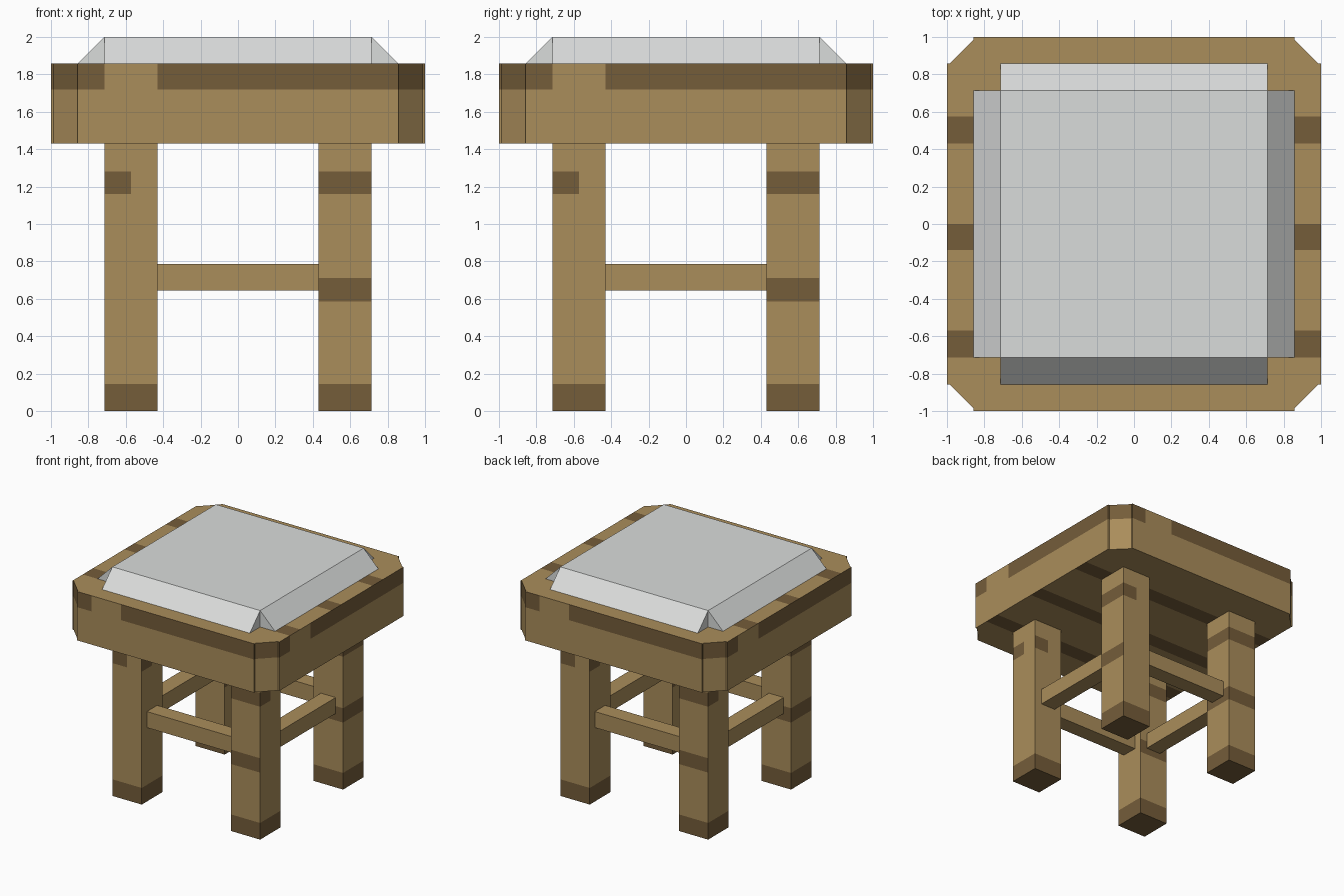
import bpy, bmesh, math
from mathutils import Vector, Matrix

if "Cube" in bpy.data.objects:
    bpy.data.objects.remove(bpy.data.objects["Cube"])


def material(name, rgb):
    lin = [((c / 255 + 0.055) / 1.055) ** 2.4 for c in rgb]
    m = bpy.data.materials.new(name)
    m.diffuse_color = (*lin, 1)
    m.use_nodes = True
    m.node_tree.nodes["Principled BSDF"].inputs["Base Color"].default_value = m.diffuse_color
    return m


WOOD = material("light_wood", (170, 141, 91))
DARK = material("dark_wood", (117, 93, 58))
GREY = material("cushion_grey", (218, 220, 219))


def prism(name, profile, depth, mats, matrix=Matrix(), cuts=(), rule=None):
    """Extrude an xy profile up by depth, place it, slice it, then colour faces by rule."""
    bm = bmesh.new()
    base = bm.faces.new([bm.verts.new((x, y, 0)) for x, y in profile])
    ext = bmesh.ops.extrude_face_region(bm, geom=[base])
    verts = [v for v in ext["geom"] if isinstance(v, bmesh.types.BMVert)]
    bmesh.ops.translate(bm, verts=verts, vec=(0, 0, depth))
    bm.transform(matrix)
    bmesh.ops.recalc_face_normals(bm, faces=bm.faces[:])
    for axis, value in cuts:
        n = Vector((0, 0, 0))
        n[axis] = 1
        bmesh.ops.bisect_plane(bm, geom=bm.verts[:] + bm.edges[:] + bm.faces[:],
                               plane_co=n * value, plane_no=n, dist=1e-5)
    bm.normal_update()
    if rule:
        for f in bm.faces:
            f.material_index = int(rule(f.calc_center_median(), f.normal))
    me = bpy.data.meshes.new(name)
    bm.to_mesh(me)
    bm.free()
    for m in mats:
        me.materials.append(m)
    ob = bpy.data.objects.new(name, me)
    bpy.context.collection.objects.link(ob)
    return ob


def rect(x0, x1, y0, y1):
    return [(x0, y0), (x1, y0), (x1, y1), (x0, y1)]


def along(c, n):
    """Position across a side face, left to right as seen from outside."""
    return -n.y * c.x + n.x * c.y


# Seat slab with slightly recessed chamfered corners
A, B, Z0, Z1 = 0.857, 0.987, 1.43, 1.857
corner = [Vector((1, A)), Vector((B, A)), Vector((A, B)), Vector((A, 1))]
outline = [Matrix.Rotation(math.radians(90 * k), 2) @ p for k in range(4) for p in corner]
BANDS = [(0.43, 0.575), (-0.14, 0.0), (-0.714, -0.57)]


def seat_rule(c, n):
    if abs(n.z) > 0.5:
        return any(a < c.y < b for a, b in BANDS)
    on_side = max(abs(n.x), abs(n.y)) > 0.9 and max(abs(c.x), abs(c.y)) > 0.995
    gap = on_side and -0.714 < along(c, n) < -0.43
    return c.z > 1.72 and not gap


seat_cuts = [(2, 1.72)] + [(a, s * v) for a in (0, 1) for s in (-1, 1) for v in (0.43, 0.714)]
seat_cuts += [(1, v) for v in (0.575, 0.0, -0.14, -0.57)]
prism("seat", outline, Z1 - Z0, [WOOD, DARK], Matrix.Translation((0, 0, Z0)), seat_cuts, seat_rule)

# Legs and rails, repeated by quarter turns
L0, L1 = 0.43, 0.714
MID = (L0 + L1) / 2


def leg_rule(c, n):
    if c.z < 0.145:
        return True
    if abs(n.z) > 0.5:
        return False
    if n.y < -0.5 or n.x < -0.5:          # fully banded faces
        return 0.585 < c.z < 0.71 or 1.16 < c.z < 1.28
    centre = along(Vector((MID, -MID, 0)), n)
    return 1.16 < c.z < 1.28 and along(c, n) < centre   # half-width patch


leg_cuts = [(2, z) for z in (0.145, 0.585, 0.71, 1.16, 1.28)] + [(0, MID), (1, -MID)]
for k, side in enumerate(("front_right", "back_right", "back_left", "front_left")):
    leg = prism("leg_" + side, rect(L0, L1, -L1, -L0), Z0, [WOOD, DARK],
                cuts=leg_cuts, rule=leg_rule)
    leg.data.transform(Matrix.Rotation(math.radians(90 * k), 4, 'Z'))

TRI = [(0.714, 0), (0.857, 0), (0.714, 0.143)]
for k, side in enumerate(("front", "right", "back", "left")):
    turn = Matrix.Rotation(math.radians(90 * k), 4, 'Z')
    prism("rail_" + side, rect(-L0, L0, -0.643, -0.5), 0.14, [WOOD],
          turn @ Matrix.Translation((0, 0, 0.645)))
    # Sloped cushion edge: triangular profile stood upright and run along the side
    stand = Matrix.Translation((0, 0.714, Z1)) @ Matrix.Rotation(math.radians(90), 4, 'X')
    prism("cushion_edge_" + side, TRI, 1.428, [GREY],
          Matrix.Rotation(math.radians(-90), 4, 'Z') @ turn @ stand)

# Cushion centre block
prism("cushion", rect(-0.714, 0.714, -0.714, 0.714), 0.143, [GREY],
      Matrix.Translation((0, 0, Z1)))
